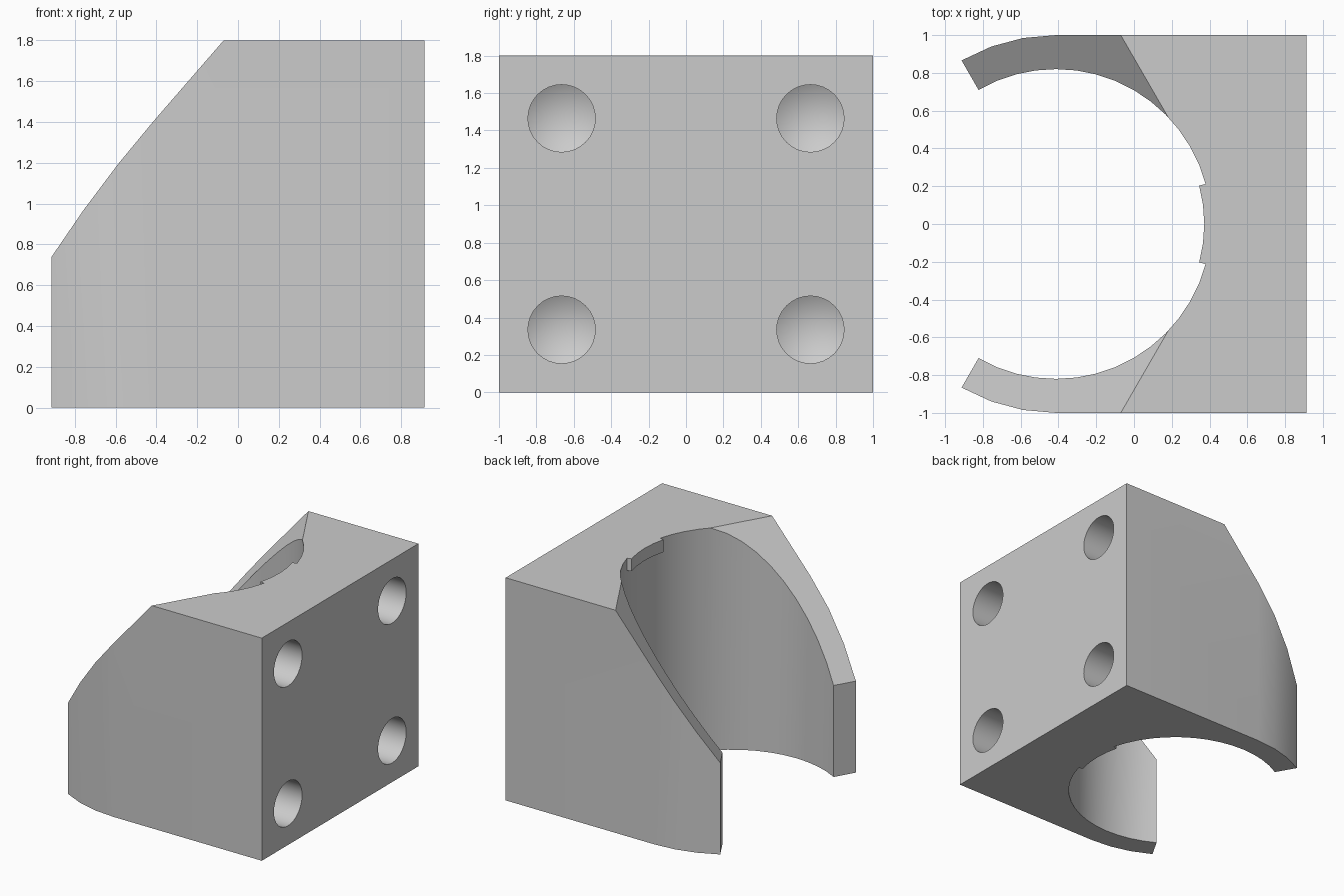
import bpy, bmesh
from math import cos, sin, radians, pi
from mathutils import Vector, Matrix

if "Cube" in bpy.data.objects:
    bpy.data.objects.remove(bpy.data.objects["Cube"])

AXIS_X = -0.413          # centre of the round bore
R_OUT, R_IN, R_KEY = 1.0, 0.82, 0.785
HEIGHT, BACK_X = 1.8, 0.913

grey = bpy.data.materials.new("plain_grey")
grey.use_nodes = True
grey.diffuse_color = (0.6, 0.6, 0.6, 1)
grey.node_tree.nodes["Principled BSDF"].inputs["Base Color"].default_value = (0.6, 0.6, 0.6, 1)


def arc(radius, start, end, steps):
    angles = [radians(start + (end - start) * i / steps) for i in range(steps + 1)]
    return [(AXIS_X + radius * cos(a), radius * sin(a)) for a in angles]


def add_object(name, bm):
    bmesh.ops.recalc_face_normals(bm, faces=bm.faces)
    mesh = bpy.data.meshes.new(name)
    bm.to_mesh(mesh)
    bm.free()
    mesh.materials.append(grey)
    obj = bpy.data.objects.new(name, mesh)
    bpy.context.collection.objects.link(obj)
    return obj


def prism(name, points, offset):
    """Extrude a flat outline of 3D points along an offset."""
    bm = bmesh.new()
    face = bm.faces.new([bm.verts.new(p) for p in points])
    top = bmesh.ops.extrude_face_region(bm, geom=[face])["geom"]
    verts = [v for v in top if isinstance(v, bmesh.types.BMVert)]
    bmesh.ops.translate(bm, verts=verts, vec=offset)
    return add_object(name, bm)


def select_only(obj):
    bpy.ops.object.select_all(action='DESELECT')
    obj.select_set(True)
    bpy.context.view_layer.objects.active = obj


def cut(target, cutter):
    cutter.hide_render = True
    select_only(target)
    mod = target.modifiers.new("cut", 'BOOLEAN')
    mod.operation, mod.solver, mod.object = 'DIFFERENCE', 'EXACT', cutter
    bpy.ops.object.modifier_apply(modifier=mod.name)
    bpy.data.objects.remove(cutter)


# Clamp block: square back, two curved arms around an open bore
outline = ([(BACK_X, -1), (BACK_X, 1)] + arc(R_OUT, 90, 120, 3)
           + arc(R_IN, 120, -120, 32) + arc(R_OUT, -120, -90, 3))
block = prism("clamp_block", [(x, y, 0) for x, y in outline], (0, 0, HEIGHT))

# Sloped cuts that lower each arm towards its tip
for side in (1, -1):
    outward = Vector((-cos(pi / 6), -side * sin(pi / 6), 0))
    along = Vector((-sin(pi / 6), side * cos(pi / 6), 0))
    start = Vector((AXIS_X, 0, HEIGHT)) - outward * 0.797
    reach, slope = 3.0, 1.33
    wedge = [start - outward * 0.75 + Vector((0, 0, 0.75 * slope)),
             start + outward * reach - Vector((0, 0, reach * slope)),
             start + outward * reach + Vector((0, 0, 0.75 * slope))]
    cut(block, prism("slope_cutter", wedge, along * 3))

# Four blind screw holes with drilled points in the back face
for y in (-0.665, 0.665):
    for z in (0.335, 1.465):
        bm = bmesh.new()
        turn = Matrix.Rotation(pi / 2, 4, 'Y')
        place = Matrix.Translation((BACK_X - 0.2, y, z)) @ turn
        bmesh.ops.create_cone(bm, cap_ends=True, segments=32, radius1=0.18,
                              radius2=0.18, depth=0.6, matrix=place)
        floor = min(bm.faces, key=lambda f: f.calc_center_median().x)
        tip = bmesh.ops.poke(bm, faces=[floor])["verts"]
        bmesh.ops.translate(bm, verts=tip, vec=(-0.1, 0, 0))
        cut(block, add_object("hole_cutter", bm))

# Small raised keys on the bore at the top and bottom rims
key_outline = arc(R_KEY, -15, 15, 4) + arc(R_IN, 15, -15, 4)
parts = [block]
for name, z in (("lower_key", 0), ("upper_key", HEIGHT - 0.1)):
    parts.append(prism(name, [(x, y, z) for x, y in key_outline], (0, 0, 0.1)))

for part in parts:
    select_only(part)
    bpy.ops.object.shade_smooth_by_angle(angle=radians(30))
